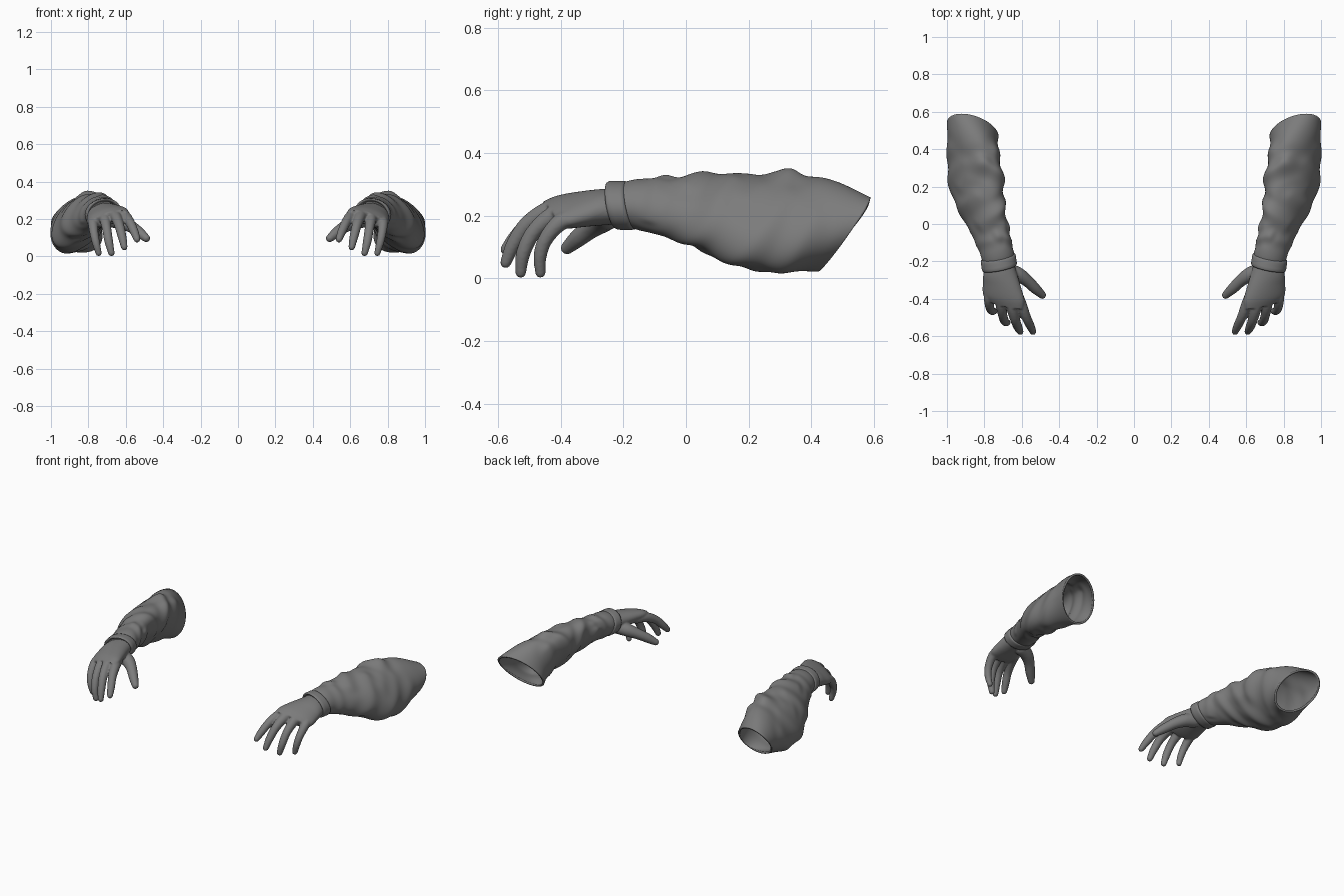
import bpy, bmesh, math
from mathutils import Vector

GREY = bpy.data.materials.new("dark_grey")
GREY.diffuse_color = (.2, .2, .2, 1)


def spline(rows, t):
    """Catmull-Rom through rows of numbers, t in 0..1."""
    n = len(rows) - 1
    i = min(int(t * n), n - 1)
    u = t * n - i
    p0, p1, p2, p3 = (rows[min(max(k, 0), n)] for k in (i - 1, i, i + 1, i + 2))
    return [0.5 * (2 * b + (c - a) * u + (2 * a - 5 * b + 4 * c - d) * u * u
                   + (3 * b - a - 3 * c + d) * u ** 3) for a, b, c, d in zip(p0, p1, p2, p3)]


def add_rings(bm, rings, caps=False, closed=False):
    vs = [[bm.verts.new(p) for p in ring] for ring in rings]
    n = len(vs[0])
    pairs = list(zip(vs, vs[1:])) + ([(vs[-1], vs[0])] if closed else [])
    for a, b in pairs:
        for j in range(n):
            bm.faces.new((a[j], a[(j + 1) % n], b[(j + 1) % n], b[j]))
    if caps:
        bm.faces.new(vs[0][::-1])
        bm.faces.new(vs[-1])


def section(row, n, scale=lambda ang, c: 1.0):
    """Ellipse from centre, outward half-axis and upward half-axis."""
    c, a, b = Vector(row[0:3]), Vector(row[3:6]), Vector(row[6:9])
    ring = []
    for j in range(n):
        t = 2 * math.pi * j / n
        d = a * math.cos(t) + b * math.sin(t)
        ring.append(c + d * scale(t, c + d))
    return ring


def finish(bm, name):
    bmesh.ops.recalc_face_normals(bm, faces=bm.faces)
    me = bpy.data.meshes.new(name)
    bm.to_mesh(me)
    bm.free()
    me.polygons.foreach_set("use_smooth", [True] * len(me.polygons))
    me.materials.append(GREY)
    ob = bpy.data.objects.new(name, me)
    bpy.context.collection.objects.link(ob)
    return ob


def mirror(ob):
    m = ob.modifiers.new("mirror", "MIRROR")
    m.use_mirror_merge = False


# Sleeve: centre, outward axis, upward axis from cuff to opening
SLEEVE = [
    (.722, -.225, .235, .076, -.02, -.01, 0, -.01, .056),
    (.728, -.17, .235, .088, -.015, -.01, 0, -.01, .078),
    (.750, -.10, .232, .094, -.01, -.015, -.01, 0, .090),
    (.785, 0, .221, .113, 0, -.025, -.02, .01, .108),
    (.822, .10, .206, .130, .005, -.03, -.025, .025, .130),
    (.840, .20, .186, .144, .005, -.035, -.03, .04, .147),
    (.853, .30, .179, .144, .005, -.04, -.025, .055, .156),
    (.862, .41, .165, .138, .005, -.035, .01, .07, .143),
    (.862, .505, .14, .131, .008, -.01, .048, .085, .12)]
# Folds: start angle, start y, end angle, end y, height, width
FOLDS = [
    (-80, .10, 50, .32, .04, .032), (-70, -.02, 70, .15, .04, .028),
    (-100, .27, 20, .40, .035, .032), (60, .0, 190, .14, .07, .028),
    (90, .32, 190, .22, .06, .032), (40, .20, 95, .34, .045, .03),
    (150, .40, 250, .32, .045, .03), (-170, .10, -90, .22, .04, .03),
    (100, -.06, 230, -.11, .05, .02), (-20, -.12, 100, -.08, .03, .02),
    (170, -.02, 270, .05, .05, .024)]


def folds(t, p):
    s = .99
    for a0, y0, a1, y1, h, w in FOLDS:
        best = 9
        for turn in (-360, 0, 360):
            x, y = (math.degrees(t) + turn) * .0022, p.y
            dx, dy = (a1 - a0) * .0022, y1 - y0
            k = min(1, max(0, ((x - a0 * .0022) * dx + (y - y0) * dy) / (dx * dx + dy * dy)))
            best = min(best, math.hypot(x - a0 * .0022 - k * dx, y - y0 - k * dy))
        s += h * (math.exp(-(best / w) ** 2) - .45 * math.exp(-((best - 2 * w) / w) ** 2))
    return s


bm = bmesh.new()
add_rings(bm, [section(spline(SLEEVE, i / 90), 72, folds) for i in range(91)])
sleeve = finish(bm, "sleeves")
thick = sleeve.modifiers.new("cloth", "SOLIDIFY")
thick.thickness = .012
thick.offset = -1
mirror(sleeve)

# Cuff: closed soft band (y offset, scale)
CUFF = [(.03, .8), (-.006, .8), (-.017, .88), (-.019, .95), (-.012, 1.0), (.002, 1.01), (.016, 1.005),
        (.030, 1.01), (.040, .985), (.044, .88)]
bm = bmesh.new()
rings = []
for dy, s in CUFF:
    row = (.721 + dy * .15, -.218 + dy, .233, .093 * s, -.018 * s, -.01 * s, 0, -.016 * s, .077 * s)
    rings.append(section(row, 64))
add_rings(bm, rings, closed=True)
cuff = finish(bm, "cuffs")
mirror(cuff)

# Hand: palm loft plus tapering digits, fused by a voxel remesh
PALM = [
    (.722, -.17, .232, .072, 0, -.01, 0, 0, .055),
    (.718, -.26, .228, .088, -.01, -.012, 0, 0, .057),
    (.706, -.33, .221, .103, .01, -.02, 0, -.005, .053),
    (.697, -.39, .212, .111, .016, -.028, 0, -.012, .045),
    (.690, -.43, .203, .098, .022, -.028, 0, -.015, .033)]
# Digits: x, y, z, radius along each one; the last is the thumb
DIGITS = [
    [(.625, -.37, .218, .028), (.603, -.43, .214, .030), (.577, -.497, .180, .026),
     (.554, -.545, .130, .0235), (.540, -.576, .092, .018)],
    [(.675, -.37, .222, .029), (.656, -.435, .217, .031), (.637, -.507, .172, .027),
     (.620, -.552, .107, .024), (.608, -.576, .050, .018)],
    [(.72, -.36, .214, .029), (.712, -.425, .200, .030), (.702, -.487, .147, .0255),
     (.691, -.520, .080, .0235), (.677, -.528, .019, .018)],
    [(.77, -.34, .2, .028), (.775, -.40, .180, .028), (.770, -.447, .127, .024),
     (.759, -.466, .072, .0215), (.745, -.465, .018, .017)],
    [(.68, -.25, .200, .045), (.620, -.270, .184, .040), (.572, -.303, .160, .033),
     (.528, -.345, .128, .029), (.490, -.380, .097, .021)]]

bm = bmesh.new()
add_rings(bm, [section(spline(PALM, i / 24), 40) for i in range(25)], caps=True)
for digit in DIGITS:
    for i in range(41):
        x, y, z, r = spline(digit, i / 40)
        ball = bmesh.ops.create_uvsphere(bm, u_segments=16, v_segments=10, radius=r)
        bmesh.ops.translate(bm, verts=ball["verts"], vec=(x, y, z))
hand = finish(bm, "hands")
fuse = hand.modifiers.new("fuse", "REMESH")
fuse.mode = "VOXEL"
fuse.voxel_size = .005
fuse.use_smooth_shade = True
soft = hand.modifiers.new("soften", "SMOOTH")
soft.factor = .5
soft.iterations = 8
mirror(hand)
